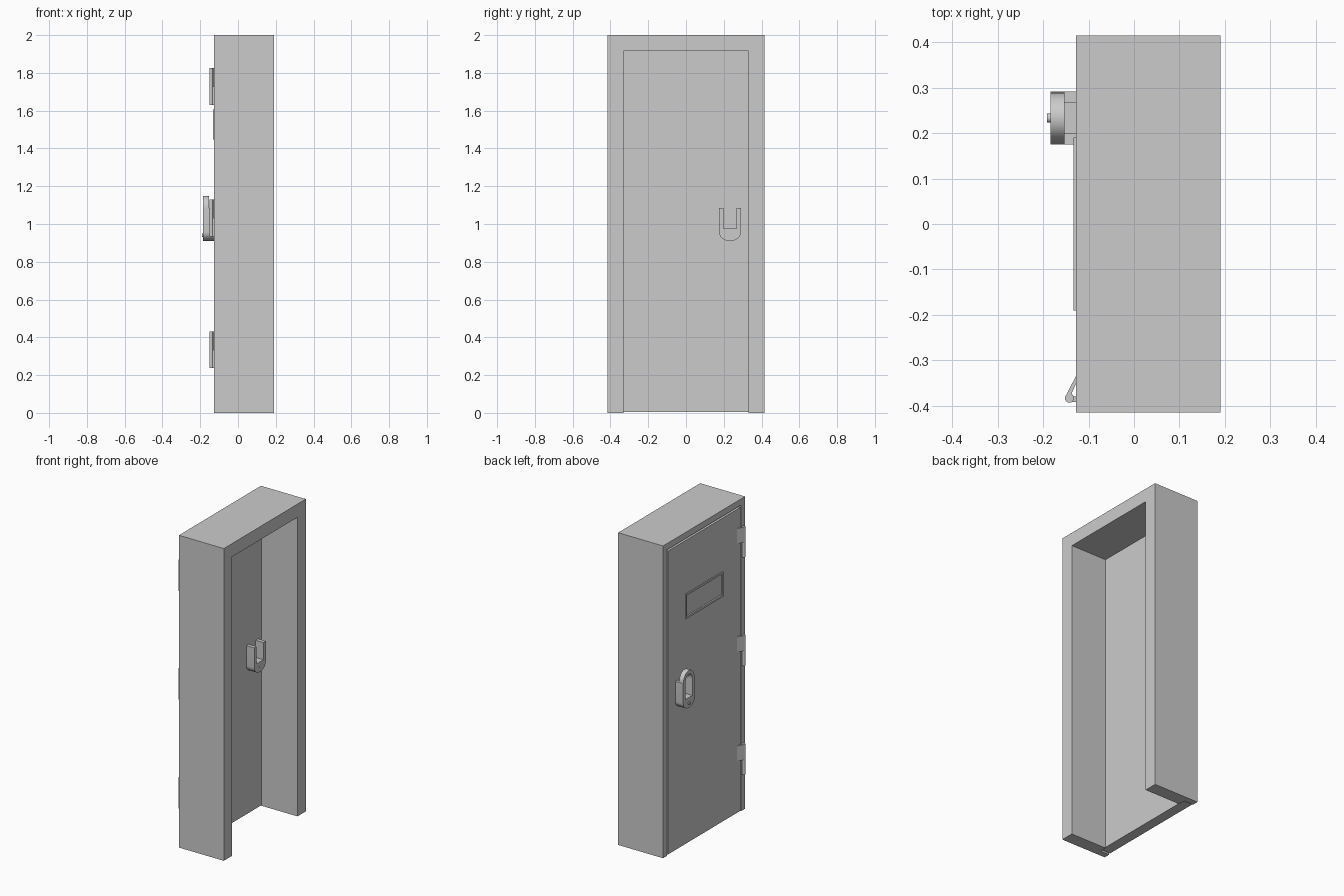
import bpy, bmesh, math
from mathutils import Vector

if "Cube" in bpy.data.objects:
    bpy.data.objects.remove(bpy.data.objects["Cube"])


def make(name, build, smooth=False):
    bm = bmesh.new()
    build(bm)
    bmesh.ops.recalc_face_normals(bm, faces=bm.faces)
    me = bpy.data.meshes.new(name)
    bm.to_mesh(me)
    bm.free()
    ob = bpy.data.objects.new(name, me)
    bpy.context.collection.objects.link(ob)
    if smooth:
        bpy.context.view_layer.objects.active = ob
        ob.select_set(True)
        bpy.ops.object.shade_smooth_by_angle(angle=math.radians(35))
        ob.select_set(False)
    return ob


def prism(name, pts, a, b, axis='X', smooth=False):
    """Extrude an outline: (y, z) along X, or (x, y) along Z."""
    def build(bm):
        co = [(a, p, q) if axis == 'X' else (p, q, a) for p, q in pts]
        face = bm.faces.new([bm.verts.new(c) for c in co])
        ext = bmesh.ops.extrude_face_region(bm, geom=[face])
        d = Vector((b - a, 0, 0)) if axis == 'X' else Vector((0, 0, b - a))
        bmesh.ops.translate(bm, vec=d, verts=[v for v in ext['geom'] if isinstance(v, bmesh.types.BMVert)])
    return make(name, build, smooth)


def rect(u0, u1, v0, v1):
    return [(u0, v0), (u1, v0), (u1, v1), (u0, v1)]


def arc(cu, cv, ru, rv, a0, a1, n):
    return [(cu + ru * math.cos(math.radians(a0 + (a1 - a0) * i / n)),
             cv + rv * math.sin(math.radians(a0 + (a1 - a0) * i / n))) for i in range(n + 1)]


FACE, INNER = -0.128, -0.063

# Door frame: rebated section swept up one side, over the top and down
section = [(FACE, 0), (0.19, 0), (0.19, 0.085), (INNER, 0.085), (INNER, 0.04), (FACE, 0.04)]


def frame(bm):
    rings = []
    for side, top in ((-1, 0), (-1, 1), (1, 1), (1, 0)):
        rings.append([bm.verts.new((x, side * (0.415 - i), (2 - i) * top)) for x, i in section])
    for r, s in zip(rings, rings[1:]):
        for k in range(6):
            bm.faces.new((r[k], r[k - 1], s[k - 1], s[k]))
    bm.faces.new(rings[0])
    bm.faces.new(rings[-1])


make("door_frame", frame)

# Door leaf
prism("door_panel", rect(-0.367, 0.367, 0.005, 1.948), FACE, INNER)


# Raised border of the sign holder
def border(bm):
    loops = []
    for x, m in ((FACE, 0), (FACE - 0.005, 0), (FACE - 0.005, 0.012), (FACE, 0.016)):
        loops.append([bm.verts.new((x, y, z)) for y, z in rect(-0.19 + m, 0.19 - m, 1.447 + m, 1.607 - m)])
    for r, s in zip(loops, loops[1:] + loops[:1]):
        for k in range(4):
            bm.faces.new((r[k], r[k - 1], s[k - 1], s[k]))


make("sign_border", border)

# Lock bodies on both faces: rounded bottom, open slot at the top
LY = 0.233
body = arc(LY, 0.957, 0.058, 0.047, 180, 360, 16) + [
    (LY + 0.058, 1.085), (LY + 0.034, 1.085), (LY + 0.034, 0.975),
    (LY - 0.034, 0.975), (LY - 0.034, 1.085), (LY - 0.058, 1.085)]
for name, root, d in (("outer", FACE, -1), ("inner", INNER, 1)):
    prism(name + "_lock_body", body, root, root + d * 0.056, smooth=True)
    prism(name + "_lock_cylinder", arc(LY, 0.94, 0.01, 0.01, 0, 345, 23),
          root + d * 0.05, root + d * (0.063 if d < 0 else 0.057), smooth=True)

# Arched shackle above the outer lock
shackle = arc(LY, 1.085, 0.056, 0.064, 0, 180, 20) + arc(LY, 1.085, 0.034, 0.04, 180, 0, 20)
prism("lock_shackle", shackle, -0.184, -0.153, smooth=True)

# Hinges: upper half carries the door leaf, lower half the frame leaf
HX, HY = -0.142, -0.383
for n, z in enumerate((0.237, 0.935, 1.63)):
    prism(f"hinge_pin_{n}", arc(HX, HY, 0.01, 0.01, 0, 337.5, 15), z, z + 0.195, 'Z', True)
    prism(f"hinge_door_leaf_{n}", [(-0.149, -0.376), (FACE, -0.335), (FACE, -0.352), (-0.138, -0.375)],
          z + 0.097, z + 0.195, 'Z')
    prism(f"hinge_frame_leaf_{n}", rect(-0.145, FACE, -0.391, -0.379), z, z + 0.097, 'Z')
